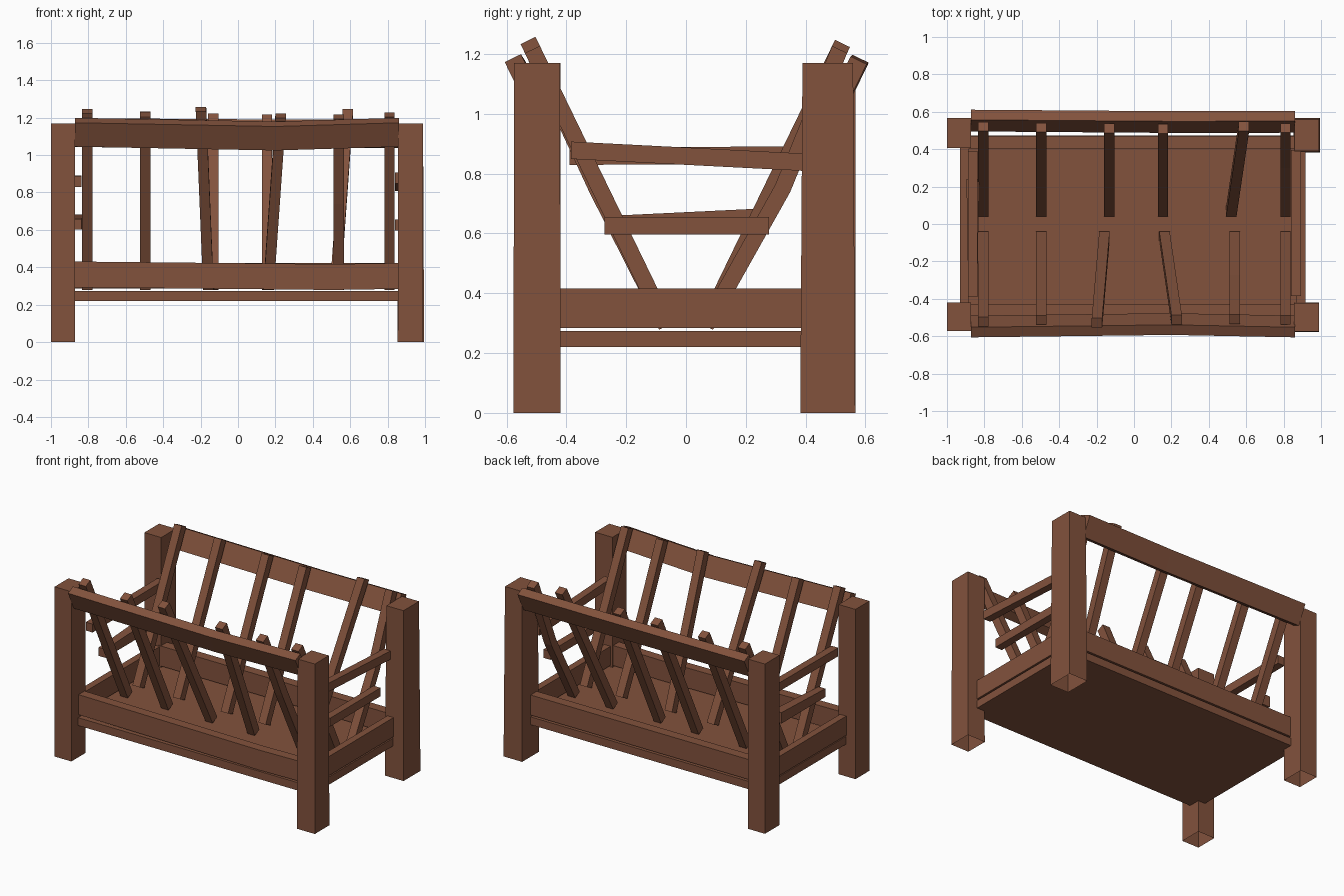
import bpy, bmesh
from mathutils import Vector

if "Cube" in bpy.data.objects:
    bpy.data.objects.remove(bpy.data.objects["Cube"])

wood = bpy.data.materials.new("brown wood")
wood.diffuse_color = (0.225, 0.085, 0.046, 1)
wood.use_nodes = True
wood.node_tree.nodes["Principled BSDF"].inputs["Base Color"].default_value = wood.diffuse_color


def beam(name, points, u, v, open_start=False, sizes=None):
    """Sweep a rectangle (half-extents u and v) through the given points."""
    u, v = Vector(u), Vector(v)
    bm = bmesh.new()
    rings = []
    for i, p in enumerate(points):
        p = Vector(p)
        s = sizes[i] if sizes else 1
        rings.append([bm.verts.new(p + s * (a * u + b * v))
                      for a, b in ((-1, -1), (1, -1), (1, 1), (-1, 1))])
    for r, q in zip(rings, rings[1:]):
        for i in range(4):
            j = (i + 1) % 4
            bm.faces.new((r[i], r[j], q[j], q[i]))
    bm.faces.new(rings[-1])
    start = bm.faces.new(rings[0][::-1])
    bmesh.ops.recalc_face_normals(bm, faces=bm.faces[:])
    if open_start:
        bmesh.ops.delete(bm, geom=[start], context='FACES_ONLY')
    me = bpy.data.meshes.new(name)
    bm.to_mesh(me)
    bm.free()
    me.materials.append(wood)
    ob = bpy.data.objects.new(name, me)
    bpy.context.collection.objects.link(ob)
    return ob


# Corner posts, slightly irregular, open underneath
for name, x, y, hx, hy, top in (
        ("front_left_post", -0.935, -0.495, 0.064, 0.076, 1.0),
        ("front_right_post", 0.922, -0.498, 0.068, 0.079, 0.97),
        ("back_left_post", -0.935, 0.487, 0.064, 0.08, 1.0),
        ("back_right_post", 0.924, 0.474, 0.071, 0.092, 0.92)):
    beam(name, [(x, y, 0), (x, y, 1.17)], (hx, 0, 0), (0, hy, 0), True, (1, top))

# Tray floor
beam("tray_floor", [(-0.925, -0.013, 0.247), (0.915, -0.013, 0.247)],
     (0, 0.485, 0), (0, 0, 0.027))

# Tray side boards, above a narrow gap
beam("tray_front_board", [(-0.89, -0.46, 0.362), (0.5, -0.46, 0.348), (0.88, -0.46, 0.354)],
     (0, 0.033, 0), (0, 0, 0.069))
beam("tray_back_board", [(-0.89, 0.437, 0.355), (0.88, 0.437, 0.355)],
     (0, 0.034, 0), (0, 0, 0.069))
for name, x in (("tray_left_board", -0.905), ("tray_right_board", 0.893)):
    beam(name, [(x, -0.45, 0.35), (x, 0.43, 0.35)], (0.024, 0, 0), (0, 0, 0.066))

# Leaning slats: bottom x, top x, top height, outward bend
front = ((-0.805, -0.805, 1.235, 0), (-0.495, -0.495, 1.215, 0), (-0.158, -0.198, 1.245, 0),
         (0.163, 0.228, 1.21, 0), (0.538, 0.538, 1.205, 0.01), (0.81, 0.81, 1.215, 0))
back = ((-0.805, -0.805, 1.23, 0), (-0.497, -0.497, 1.22, 0), (-0.132, -0.132, 1.21, 0),
        (0.155, 0.155, 1.205, 0), (0.52, 0.588, 1.235, 0), (0.81, 0.81, 1.215, 0.035))
for side, label, rows in ((-1, "front", front), (1, "back", back)):
    for i, (x0, x1, z1, bend) in enumerate(rows):
        y1 = 0.065 + (z1 - 0.29) * 0.485
        pts = [(x0, side * 0.065, 0.29), (x1, side * y1, z1)]
        if bend:
            t = (0.75 - 0.29) / (z1 - 0.29)
            pts.insert(1, (x0 + (x1 - x0) * t,
                           side * (0.065 + 0.46 * 0.485 + bend), 0.75))
        beam(f"{label}_slat_{i + 1}", pts, (0.028, 0, 0), (0, side * 0.025, -0.0121))

# Tilted top rails with a slight sag, outside the slats
for side, label, rows in (
        (-1, "front", ((-0.872, 0.548, 1.122), (0.2, 0.535, 1.102), (0.862, 0.548, 1.122))),
        (1, "back", ((-0.872, 0.553, 1.12), (0.2, 0.545, 1.113), (0.862, 0.546, 1.115)))):
    beam(f"{label}_top_rail", [(x, side * y, z) for x, y, z in rows],
         (0, side * 0.027, -0.0132), (0, side * 0.031, 0.064))

# End rails across the V of slats
for name, x, a, b, s in (
        ("left_upper_rail", -0.862, (-0.39, 0.858), (0.39, 0.862), 1.0),
        ("left_lower_rail", -0.862, (-0.25, 0.63), (0.24, 0.645), 1.3),
        ("right_upper_rail", 0.866, (-0.385, 0.878), (0.395, 0.838), 1.0),
        ("right_lower_rail", 0.866, (-0.272, 0.626), (0.278, 0.626), 1.0)):
    beam(name, [(x, *a), (x, *b)], (0.026, 0, 0), (0, 0, 0.029), False, (1, s))
